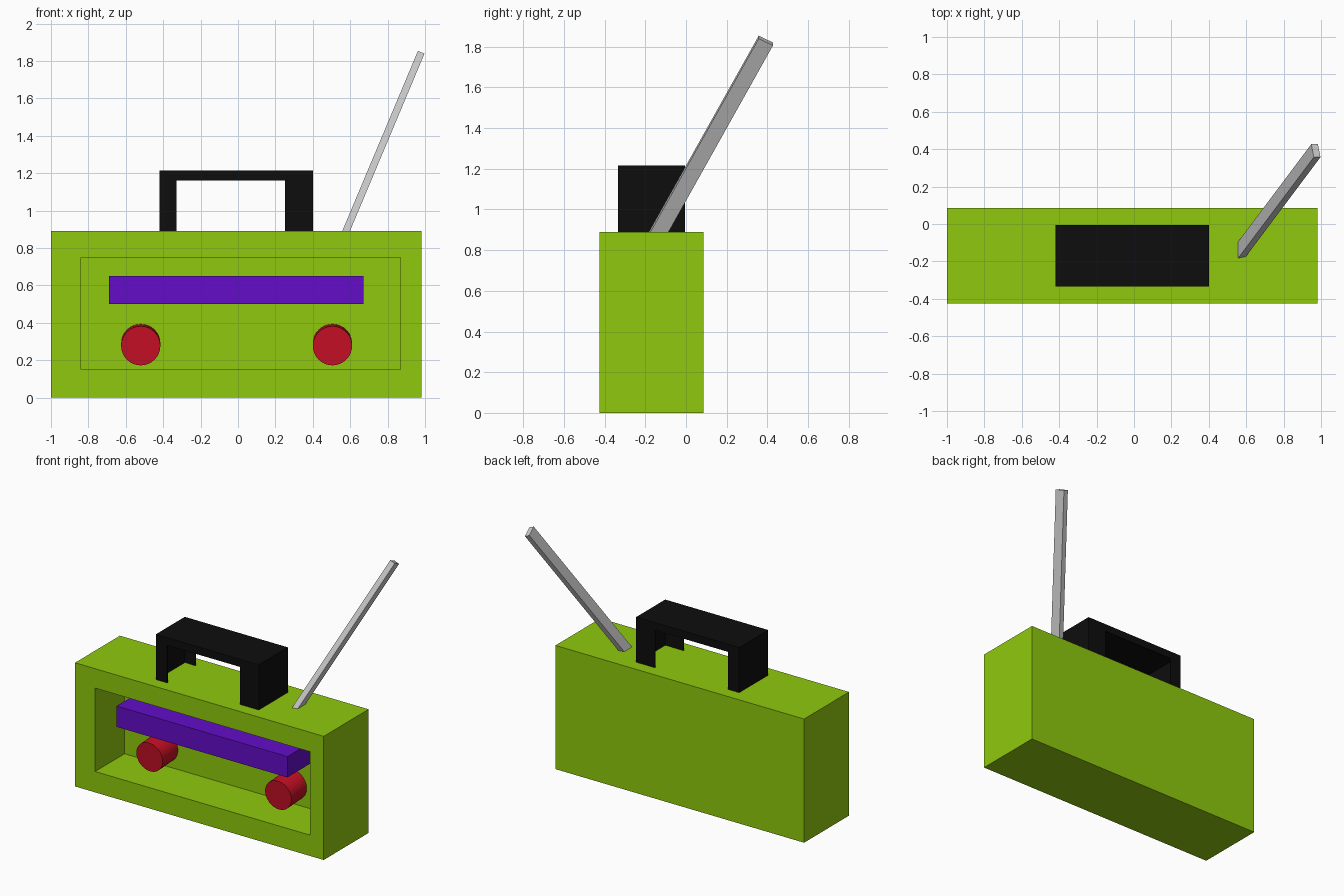
import bpy, bmesh
from math import radians
from mathutils import Matrix, Vector

if "Cube" in bpy.data.objects:
    bpy.data.objects.remove(bpy.data.objects["Cube"])


def material(name, rgb):
    mat = bpy.data.materials.new(name)
    mat.diffuse_color = (*rgb, 1)
    mat.use_nodes = True
    mat.node_tree.nodes["Principled BSDF"].inputs["Base Color"].default_value = mat.diffuse_color
    return mat


def finish(name, bm, mat=None):
    bmesh.ops.recalc_face_normals(bm, faces=bm.faces)
    mesh = bpy.data.meshes.new(name)
    bm.to_mesh(mesh)
    bm.free()
    obj = bpy.data.objects.new(name, mesh)
    bpy.context.collection.objects.link(obj)
    if mat:
        mesh.materials.append(mat)
    return obj


def box(lo, hi):
    lo, hi = Vector(lo), Vector(hi)
    bm = bmesh.new()
    bmesh.ops.create_cube(bm, size=1, matrix=Matrix.Translation((lo + hi) / 2)
                          @ Matrix.Diagonal((*(hi - lo), 1)))
    return bm


green = material("green", (0.275, 0.584, 0.004))
purple = material("purple", (0.125, 0.004, 0.58))
red = material("red", (0.57, 0.005, 0.018))
black = material("black", (0.004, 0.004, 0.004))

# Case with a deep recess in the front
bm = box((-1, -0.425, 0), (0.98, 0.085, 0.89))
front = min(bm.faces, key=lambda f: f.calc_center_median().y)
bmesh.ops.inset_region(bm, faces=[front], thickness=0.1)
for v in front.verts:
    v.co.x = -0.84 if v.co.x < 0 else 0.87
    v.co.z = 0.15 if v.co.z < 0.45 else 0.75
inner = bmesh.ops.extrude_discrete_faces(bm, faces=[front])["faces"][0]
for v in inner.verts:
    v.co.y = -0.09
finish("case", bm, green)

# Tuner bar across the recess
finish("tuner_bar", box((-0.69, -0.395, 0.50), (0.67, -0.085, 0.65)), purple)

# Two knobs, tipped slightly downwards
for side, x in (("left", -0.52), ("right", 0.505)):
    bpy.ops.mesh.primitive_cylinder_add(vertices=32, radius=0.105, depth=0.18,
                                        location=(x, -0.173, 0.283),
                                        rotation=(radians(93.5), 0, 0))
    knob = bpy.context.object
    knob.name = side + "_knob"
    knob.data.materials.append(red)
    bpy.ops.object.shade_smooth_by_angle()

# Hollow carrying handle: U-shaped front and back, thin sides and top
outline = [(-0.33, 0.89), (-0.42, 0.89), (-0.42, 1.215), (0.40, 1.215),
           (0.40, 0.89), (0.25, 0.89), (0.25, 1.16), (-0.33, 1.16)]
bm = bmesh.new()
rims = [[bm.verts.new((x, y, z)) for x, z in outline] for y in (-0.335, -0.005)]
for rim in rims:
    bm.faces.new(rim)
for i in (1, 2, 3):
    bm.faces.new((rims[0][i], rims[0][i + 1], rims[1][i + 1], rims[1][i]))
handle = finish("handle", bm, black)
shell = handle.modifiers.new("shell", "SOLIDIFY")
shell.thickness = 0.008
shell.offset = -1

# Slanted flat aerial, sunk a little into the case
axis = Vector((0.42, 0.56, 1))
wide = Vector((1, 0, -0.42)).normalized()
deep = axis.cross(wide).normalized()
length = 1.0 * axis.length
centre = Vector((0.9725, 0.3925, 1.83)) - axis * 0.5
bm = box((-0.019, -0.0395, -length / 2), (0.019, 0.0395, length / 2))
frame = Matrix((wide, deep, axis.normalized())).transposed().to_4x4()
bm.transform(Matrix.Translation(centre) @ frame)
finish("aerial", bm)
